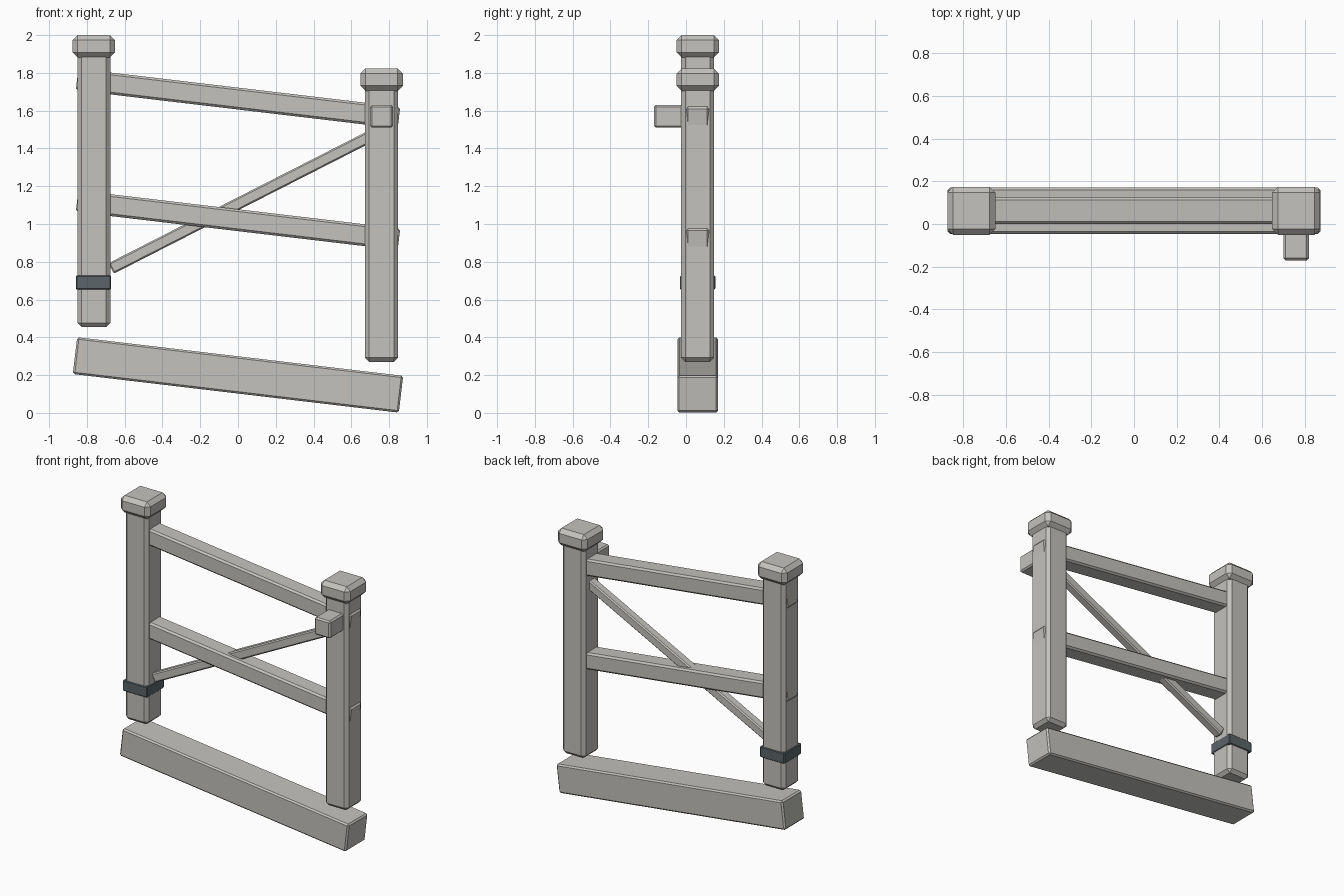
import bpy
from math import radians

cube = bpy.data.objects.get("Cube")
if cube:
    bpy.data.objects.remove(cube, do_unlink=True)


def make_material(name, colour):
    mat = bpy.data.materials.new(name)
    mat.use_nodes = True
    mat.diffuse_color = colour
    mat.node_tree.nodes["Principled BSDF"].inputs["Base Color"].default_value = colour
    return mat


STONE = make_material("pale warm grey", (0.55, 0.54, 0.51, 1))
METAL = make_material("dark slate", (0.105, 0.13, 0.14, 1))
MID_Y = 0.062        # depth of the fence centre line
SLOPE = radians(6.75)  # downhill tilt of rails and footing


def block(name, centre, size, chamfer, tilt=0, mat=STONE):
    """Chamfered box, optionally tilted about the front-back axis."""
    bpy.ops.mesh.primitive_cube_add(size=1, location=centre)
    obj = bpy.context.object
    obj.name = name
    obj.scale = size
    bpy.ops.object.transform_apply(location=False, rotation=False, scale=True)
    obj.rotation_euler.y = tilt
    bevel = obj.modifiers.new("chamfer", "BEVEL")
    bevel.width = chamfer
    bevel.segments = 1
    obj.data.materials.append(mat)
    return obj


# Posts with chamfered caps
for side, x, bottom, top in (("right", -0.763, 0.455, 2.0), ("left", 0.76, 0.27, 1.823)):
    height = top - 0.06 - bottom
    block(side + "_post", (x, MID_Y, bottom + height / 2), (0.175, 0.175, height), 0.022)
    block(side + "_post_cap", (x, MID_Y, top - 0.059), (0.225, 0.225, 0.118), 0.027)

# Sloping rails, poking slightly through the posts
for name, z in (("upper_rail", 1.664), ("lower_rail", 1.02)):
    block(name, (0, MID_Y, z), (1.716, 0.125, 0.115), 0.012, SLOPE)

# Diagonal brace
block("diagonal_brace", (0.01, MID_Y, 1.112), (1.53, 0.062, 0.062), 0.008, radians(-27))

# Sloping footing beam
block("footing_beam", (0, MID_Y, 0.201), (1.738, 0.216, 0.196), 0.01, SLOPE)

# Short peg on the front of the lower post
block("front_peg", (0.76, -0.075, 1.57), (0.12, 0.19, 0.12), 0.01)

# Metal band round the higher post
block("post_band", (-0.765, MID_Y, 0.69), (0.187, 0.187, 0.074), 0.005, mat=METAL)
